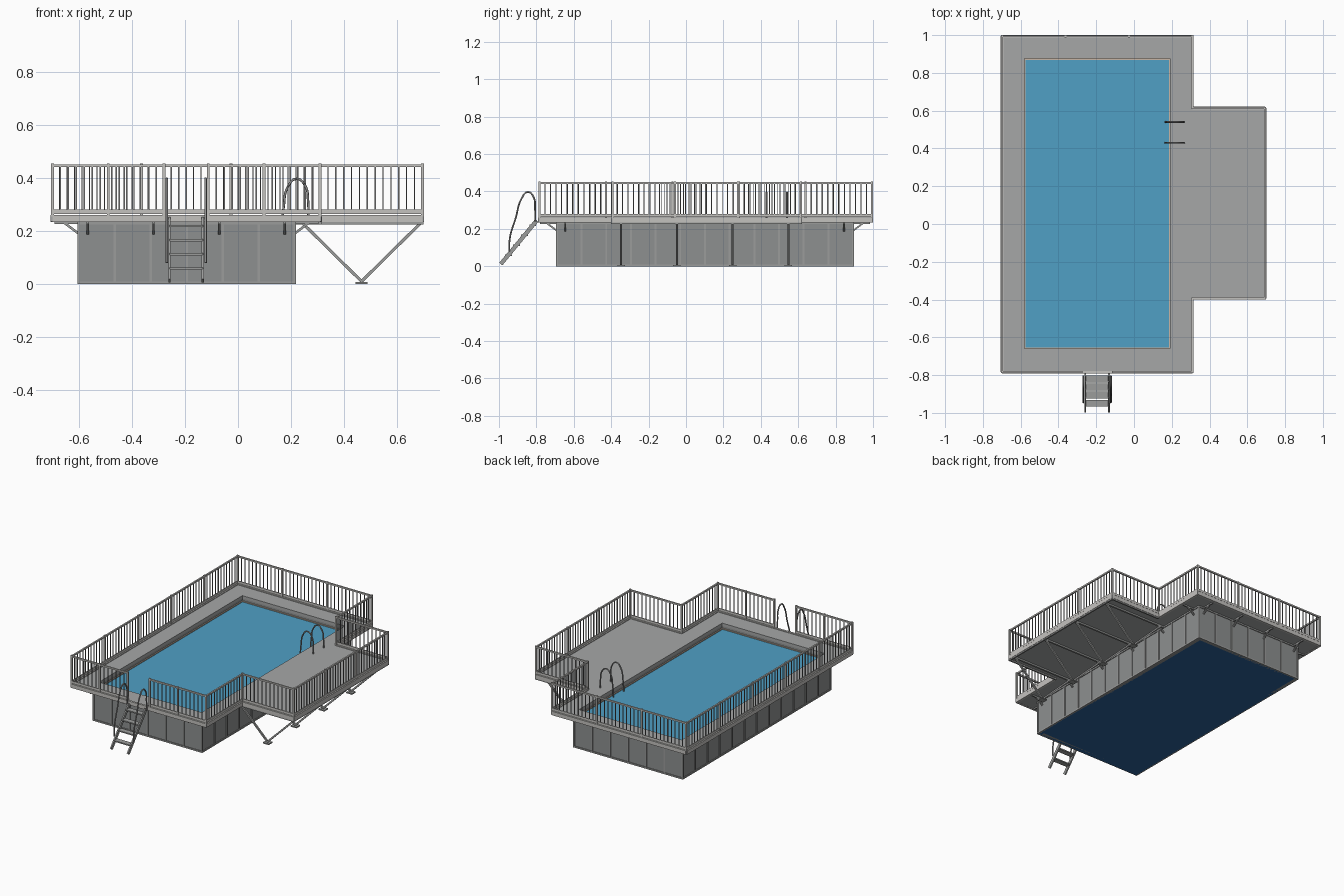
import bpy, bmesh, math
from mathutils import Vector, Matrix

if "Cube" in bpy.data.objects:
    bpy.data.objects.remove(bpy.data.objects["Cube"])


def material(name, r, g, b):
    m = bpy.data.materials.new(name)
    m.use_nodes = True
    m.diffuse_color = (r, g, b, 1)
    bsdf = m.node_tree.nodes["Principled BSDF"]
    bsdf.inputs["Base Color"].default_value = (r, g, b, 1)
    bsdf.inputs["Roughness"].default_value = 0.7
    return m


DECK = material("deck_grey", 0.38, 0.39, 0.39)
WALL = material("wall_grey", 0.27, 0.28, 0.28)
FRAME = material("frame_grey", 0.33, 0.335, 0.33)
TRIM = material("light_trim", 0.55, 0.54, 0.52)
STEEL = material("tube_steel", 0.28, 0.28, 0.28)
WATER = material("water_blue", 0.08, 0.35, 0.56)
FLOOR = material("liner_blue", 0.025, 0.12, 0.32)
COPING = material("tan_edging", 0.58, 0.47, 0.38)


class Part:
    """Collects boxes and bars into one mesh object."""

    def __init__(self, name, mat):
        self.name, self.mat, self.bm = name, mat, bmesh.new()

    def box(self, x0, x1, y0, y1, z0, z1):
        size = Matrix.Diagonal((x1 - x0, y1 - y0, z1 - z0, 1))
        mid = Matrix.Translation(((x0 + x1) / 2, (y0 + y1) / 2, (z0 + z1) / 2))
        bmesh.ops.create_cube(self.bm, size=1, matrix=mid @ size)

    def bar(self, p, q, w, h=None):
        p, q = Vector(p), Vector(q)
        d = q - p
        rot = d.to_track_quat('Z', 'Y').to_matrix().to_4x4()
        size = Matrix.Diagonal((w, h or w, d.length, 1))
        bmesh.ops.create_cube(self.bm, size=1, matrix=Matrix.Translation((p + q) / 2) @ rot @ size)

    def done(self):
        mesh = bpy.data.meshes.new(self.name)
        self.bm.to_mesh(mesh)
        self.bm.free()
        mesh.materials.append(self.mat)
        ob = bpy.data.objects.new(self.name, mesh)
        bpy.context.collection.objects.link(ob)


def tube(name, points, radius):
    """Bent round tube through a few points."""
    cu = bpy.data.curves.new(name, 'CURVE')
    cu.dimensions = '3D'
    cu.bevel_depth, cu.bevel_resolution, cu.resolution_u = radius, 2, 6
    cu.use_fill_caps = True
    sp = cu.splines.new('BEZIER')
    sp.bezier_points.add(len(points) - 1)
    for b, p in zip(sp.bezier_points, points):
        b.co = p
        b.handle_left_type = b.handle_right_type = 'AUTO'
    cu.materials.append(STEEL)
    bpy.context.collection.objects.link(bpy.data.objects.new(name, cu))


# Main dimensions: deck, extension, pool opening, pool body
DX0, DX1, DY0, DY1 = -0.705, 0.315, -0.79, 1.0
EX1, EY0, EY1 = 0.70, -0.40, 0.62
HX0, HX1, HY0, HY1 = -0.58, 0.19, -0.66, 0.875
PX0, PX1, PY0, PY1 = -0.60, 0.213, -0.69, 0.893
TOP, UNDER, RAIL = 0.255, 0.235, 0.45

# Deck boards around the opening, plus the side platform
deck = Part("deck", DECK)
deck.box(DX0, HX0, DY0, DY1, UNDER, TOP)
deck.box(HX1, DX1, DY0, DY1, UNDER, TOP)
deck.box(HX0, HX1, DY0, HY0, UNDER, TOP)
deck.box(HX0, HX1, HY1, DY1, UNDER, TOP)
deck.box(DX1, EX1, EY0, EY1, UNDER, TOP)
deck.done()

# Pool walls as four slabs
walls = Part("pool_walls", WALL)
walls.box(PX0, HX0, PY0, PY1, 0, UNDER)
walls.box(HX1, PX1, PY0, PY1, 0, UNDER)
walls.box(HX0, HX1, PY0, HY0, 0, UNDER)
walls.box(HX0, HX1, HY1, PY1, 0, UNDER)
walls.done()

water = Part("water", WATER)
water.box(HX0, HX1, HY0, HY1, 0.01, 0.216)
water.done()
floor = Part("pool_floor", FLOOR)
floor.box(PX0, PX1, PY0, PY1, 0, 0.006)
floor.done()

# Thin edging at the water line
edging = Part("water_edging", COPING)
E = 0.006
edging.box(HX0, HX0 + E, HY0, HY1, 0.216, 0.222)
edging.box(HX1 - E, HX1, HY0, HY1, 0.216, 0.222)
edging.box(HX0, HX1, HY0, HY0 + E, 0.216, 0.222)
edging.box(HX0, HX1, HY1 - E, HY1, 0.216, 0.222)
edging.done()

# Wall posts and base/top frame
frame = Part("wall_frame", FRAME)
R = 0.005
for i in range(7):
    x = PX0 + (PX1 - PX0) * i / 6
    for y in (PY0, PY1):
        frame.box(x - R, x + R, y - R, y + R, 0, UNDER)
for i in range(13):
    y = PY0 + (PY1 - PY0) * i / 12
    for x in (PX0, PX1):
        frame.box(x - R, x + R, y - R, y + R, 0, UNDER)
for z in (0.005, 0.23):
    for y in (PY0, PY1):
        frame.bar((PX0, y, z), (PX1, y, z), 0.01)
    for x in (PX0, PX1):
        frame.bar((x, PY0, z), (x, PY1, z), 0.01)
frame.done()

# Diagonal brackets below the overhang
brackets = Part("deck_brackets", FRAME)
for i in range(4):
    x = -0.565 + i * 0.247
    for y, s in ((PY0, -1), (PY1, 1)):
        brackets.bar((x, y, 0.19), (x, y + s * 0.06, UNDER), 0.009)
        brackets.bar((x, y, 0.23), (x, y + s * 0.09, 0.23), 0.009)
leg_y = [-0.645 + i * 0.298 for i in range(6)]
for y in leg_y:
    for x, s in ((PX0, -1), (PX1, 1)):
        brackets.bar((x, y, 0.19), (x + s * 0.06, y, UNDER), 0.009)
        brackets.bar((x, y, 0.23), (x + s * 0.09, y, 0.23), 0.009)
brackets.done()

# V-shaped legs, joists and foot plates carrying the platform
legs = Part("platform_legs", FRAME)
for y in leg_y[1:5]:
    for x in (0.24, 0.69):
        legs.bar((x, y, 0.232), (0.465, y, 0.01), 0.011)
    legs.bar((PX1, y, 0.23), (0.695, y, 0.23), 0.012)
    legs.box(0.443, 0.487, y - 0.02, y + 0.02, 0, 0.008)
for y in (EY0 + 0.006, EY1 - 0.006):
    legs.bar((DX1, y, 0.23), (0.695, y, 0.23), 0.01)
legs.bar((0.694, EY0, 0.23), (0.694, EY1, 0.23), 0.01)
legs.done()

# Railing line, inset slightly from the deck edge; last value is the span count
I = 0.006
ax0, ax1, ay0, ay1 = DX0 + I, DX1 - I, DY0 + I, DY1 - I
ex, ey0, ey1 = EX1 - I, EY0 + I, EY1 - I
GAP0, GAP1 = -0.278, -0.112
runs = [
    ((ax0, ay0), (GAP0, ay0), 2), ((GAP1, ay0), (ax1, ay0), 2),
    ((ax1, ay0), (ax1, ey0), 1), ((ax1, ey0), (ex, ey0), 1),
    ((ex, ey0), (ex, ey1), 3), ((ex, ey1), (ax1, ey1), 1),
    ((ax1, ey1), (ax1, ay1), 1), ((ax1, ay1), (ax0, ay1), 3),
    ((ax0, ay1), (ax0, ay0), 5),
]
posts = Part("railing_posts", TRIM)
rails = Part("railing_rails", TRIM)
balusters = Part("railing_balusters", STEEL)
fascia = Part("deck_fascia", TRIM)
for a, b, spans in runs:
    a, b = Vector((*a, 0)), Vector((*b, 0))

    def at(t, z):
        return a.lerp(b, t) + Vector((0, 0, z))

    rails.bar(at(0, 0.445), at(1, 0.445), 0.01, 0.01)
    rails.bar(at(0, 0.272), at(1, 0.272), 0.006, 0.016)
    fascia.bar(at(0, 0.247), at(1, 0.247), 0.014, 0.026)
    for i in range(spans + 1):
        posts.bar(at(i / spans, UNDER), at(i / spans, RAIL + 0.003), 0.011)
    n = round((b - a).length / spans / 0.029) * spans
    for i in range(1, n):
        balusters.bar(at(i / n, 0.272), at(i / n, 0.442), 0.0045)
fascia.bar((GAP0, ay0, 0.247), (GAP1, ay0, 0.247), 0.014, 0.026)
for part in (posts, rails, balusters, fascia):
    part.done()

# Sloping entry ladder with treads and bent handrails
ladder = Part("entry_ladder", FRAME)
for x in (-0.258, -0.132):
    ladder.bar((x, -0.798, 0.245), (x, -0.99, 0.012), 0.009, 0.022)
for i in range(4):
    y, z = -0.82 - i * 0.043, 0.218 - i * 0.053
    ladder.box(-0.258, -0.132, y - 0.018, y + 0.018, z - 0.004, z + 0.004)
ladder.done()
side = [(-0.945, 0.08), (-0.942, 0.15), (-0.91, 0.26), (-0.88, 0.36), (-0.845, 0.397),
        (-0.815, 0.37), (-0.807, 0.3), (-0.805, 0.24)]
for x in (-0.268, -0.122):
    tube("ladder_handrail", [(x, y, z) for y, z in side], 0.0045)

# Pair of grab hoops at the pool edge
hoop = [(0.165, 0.2), (0.172, 0.29), (0.187, 0.365), (0.22, 0.396), (0.253, 0.37),
        (0.264, 0.31), (0.265, 0.25)]
for y in (0.43, 0.54):
    tube("grab_hoop", [(x, y, z) for x, z in hoop], 0.0045)
